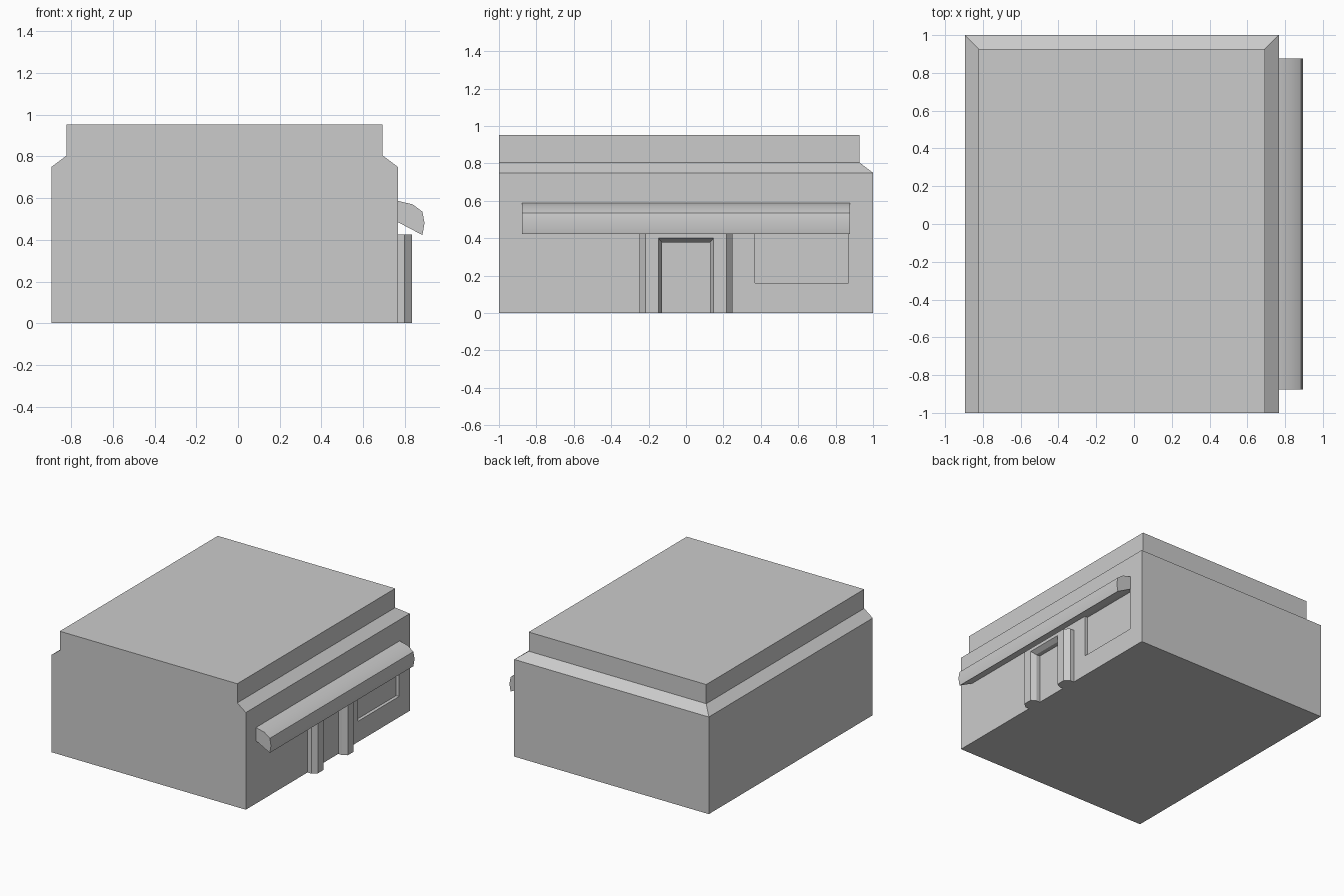
import bpy, bmesh, math

if "Cube" in bpy.data.objects:
    bpy.data.objects.remove(bpy.data.objects["Cube"])

L, R = -0.895, 0.767          # side walls
INSET = 0.073


def loft(name, rings):
    """Capped solid through a stack of matching vertex rings."""
    bm = bmesh.new()
    loops = [[bm.verts.new(p) for p in ring] for ring in rings]
    n = len(loops[0])
    for a, b in zip(loops, loops[1:]):
        for i in range(n):
            bm.faces.new((a[i], a[(i + 1) % n], b[(i + 1) % n], b[i]))
    bm.faces.new(loops[0])
    bm.faces.new(loops[-1])
    bmesh.ops.recalc_face_normals(bm, faces=bm.faces)
    mesh = bpy.data.meshes.new(name)
    bm.to_mesh(mesh)
    bm.free()
    obj = bpy.data.objects.new(name, mesh)
    bpy.context.collection.objects.link(obj)
    return obj


def body_ring(d, z):
    # front stays flush, other three sides step in
    return [(L + d, -1, z), (R - d, -1, z), (R - d, 1 - d, z), (L + d, 1 - d, z)]


def box(name, x0, x1, y0, y1, z0, z1):
    return loft(name, [[(x0, y0, z), (x1, y0, z), (x1, y1, z), (x0, y1, z)]
                       for z in (z0, z1)])


# Building with stepped parapet
building = loft("building", [body_ring(0, 0), body_ring(0, 0.75),
                             body_ring(INSET, 0.805), body_ring(INSET, 0.953)])

# Recessed shop window
cutter = box("window_cutter", R - 0.025, R + 0.1, 0.37, 0.87, 0.16, 0.485)
cutter.hide_render = True
cutter.hide_viewport = True
cutter.display_type = 'WIRE'
mod = building.modifiers.new("window", 'BOOLEAN')
mod.operation = 'DIFFERENCE'
mod.solver = 'EXACT'
mod.object = cutter

# Rounded awning
profile = [(R, 0.485), (0.885, 0.423), (0.895, 0.48), (0.885, 0.535),
           (0.838, 0.57), (R, 0.587)]
awning = loft("awning", [[(x, y, z) for x, z in profile] for y in (-0.876, 0.876)])
bpy.context.view_layer.objects.active = awning
awning.select_set(True)
bpy.ops.object.shade_smooth_by_angle(angle=math.radians(32))

# Door surround: chamfered section swept up, across and down
section = [(R, 0.248, 0.425), (0.80, 0.248, 0.425), (0.835, 0.217, 0.425),
           (0.835, 0.148, 0.40), (0.80, 0.128, 0.378), (R, 0.128, 0.378)]
path = [(-1, 0), (-1, 1), (1, 1), (1, 0)]
loft("door_surround", [[(x, s * y, z * t) for x, y, z in section] for s, t in path])
